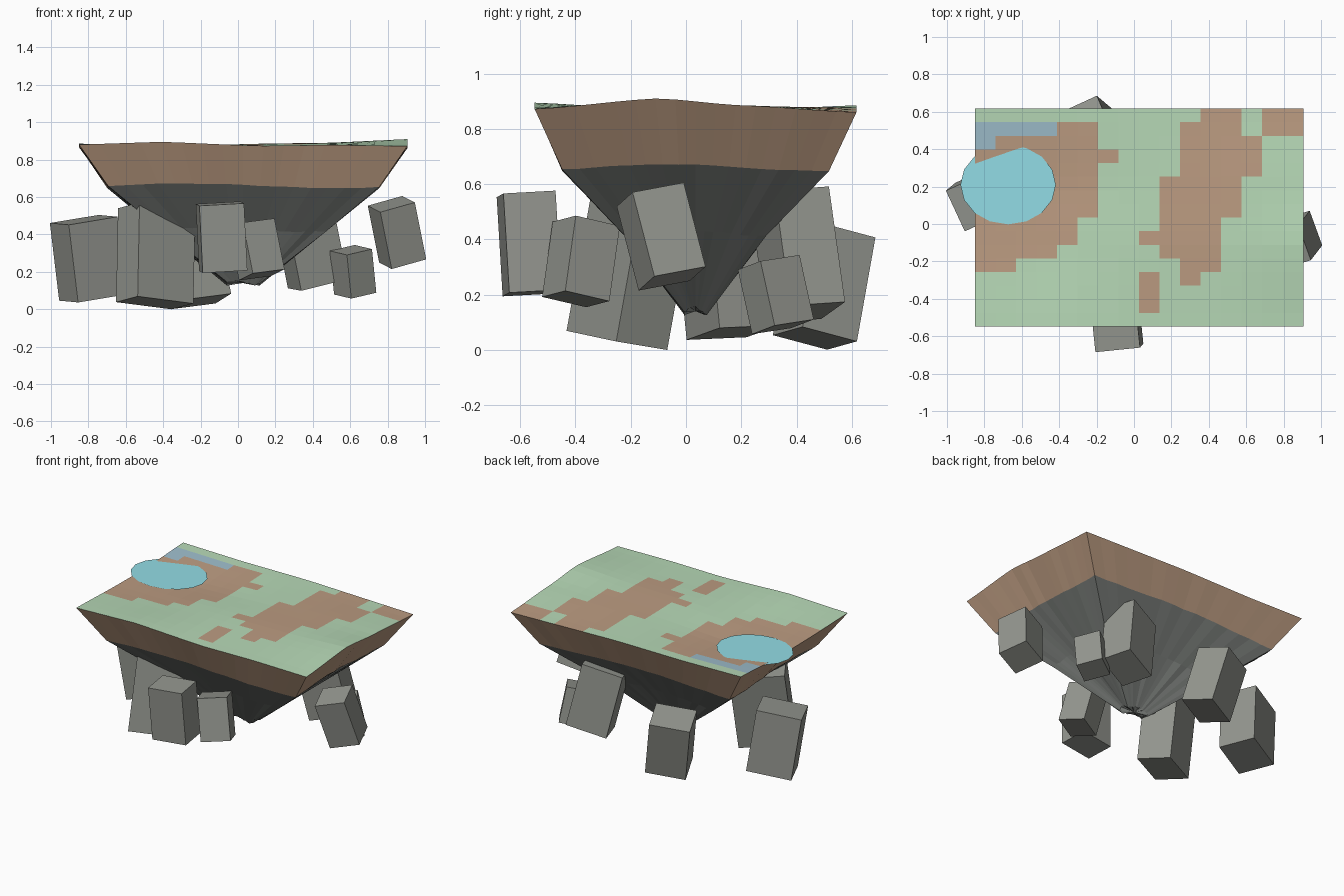
import bpy, bmesh, math, random
from mathutils import Vector, Matrix

if "Cube" in bpy.data.objects:
    bpy.data.objects.remove(bpy.data.objects["Cube"])

random.seed(4)


def mat(name, r, g, b):
    m = bpy.data.materials.new(name)
    m.diffuse_color = (r, g, b, 1)
    m.use_nodes = True
    m.node_tree.nodes["Principled BSDF"].inputs["Base Color"].default_value = m.diffuse_color
    return m


GRASS = mat("grass green", .47, .69, .47)
EARTH = mat("earth brown", .50, .33, .22)
SHALLOW = mat("shallow blue", .34, .51, .60)
WATER = mat("pond water", .29, .72, .79)
CLIFF = mat("cliff grey", .235, .25, .235)
STONE = mat("stone grey", .295, .305, .275)


def finish(name, bm, mats):
    bm.normal_update()
    me = bpy.data.meshes.new(name)
    bm.to_mesh(me)
    bm.free()
    for m in mats:
        me.materials.append(m)
    ob = bpy.data.objects.new(name, me)
    bpy.context.collection.objects.link(ob)
    return ob


# Rolling ground: coarse control heights, smoothly interpolated
X0, X1, Y0, Y1, N = -.85, .905, -.548, .617, 16
CX = (-.85, -.4, .1, .5, .905)
CY = (-.548, -.1, .2, .617)
CZ = ((.880, .895, .873, .878, .872),
      (.868, .868, .885, .890, .910),
      (.865, .855, .880, .885, .885),
      (.885, .877, .880, .870, .860))


def locate(v, knots):
    for i in range(len(knots) - 1):
        if v <= knots[i + 1] + 1e-6:
            t = (v - knots[i]) / (knots[i + 1] - knots[i])
            return i, t
    return len(knots) - 2, 1


def ground(x, y):
    i, s = locate(x, CX)
    j, t = locate(y, CY)
    t = t * t * (3 - 2 * t) * .5 + t * .5
    low = CZ[j][i] * (1 - s) + CZ[j][i + 1] * s
    high = CZ[j + 1][i] * (1 - s) + CZ[j + 1][i + 1] * s
    return low * (1 - t) + high * t


# Ground patches as cell blocks: first row, last row, first column, last column (rows from the back)
EARTH_BLOCKS = [(0, 0, 11, 12), (0, 1, 14, 15), (1, 1, 4, 5), (1, 4, 10, 12), (2, 4, 13, 13),
                (2, 7, 1, 5), (3, 11, 0, 1), (3, 3, 6, 6), (8, 9, 0, 4), (10, 10, 0, 3),
                (5, 7, 9, 12), (8, 10, 9, 11), (9, 9, 8, 8), (11, 11, 10, 11),
                (12, 12, 10, 10), (12, 14, 8, 8)]
WATER_BLOCKS = [(1, 1, 0, 3), (2, 2, 0, 0)]


def inside(row, col, blocks):
    return any(a <= row <= b and c <= col <= d for a, b, c, d in blocks)


# Floating island: top grid, then the rim lofted down to a rough tip
bm = bmesh.new()
grid = [[None] * (N + 1) for _ in range(N + 1)]
for j in range(N + 1):
    for i in range(N + 1):
        x = X0 + (X1 - X0) * i / N
        y = Y0 + (Y1 - Y0) * j / N
        grid[j][i] = bm.verts.new((x, y, ground(x, y)))
for j in range(N):
    for i in range(N):
        f = bm.faces.new((grid[j][i], grid[j][i + 1], grid[j + 1][i + 1], grid[j + 1][i]))
        row = N - 1 - j
        f.material_index = (2 if inside(row, i, WATER_BLOCKS)
                            else 1 if inside(row, i, EARTH_BLOCKS) else 0)

rim = ([grid[0][i] for i in range(N)] + [grid[j][N] for j in range(N)]
       + [grid[N][i] for i in range(N, 0, -1)] + [grid[j][0] for j in range(N, 0, -1)])
cx, cy = (X0 + X1) / 2, (Y0 + Y1) / 2
above = rim
# scale x, scale y, height, jitter, material
for sx, sy, z, jit, m in ((.825, .825, .66, .004, 1), (.50, .44, .425, .006, 3), (.10, .07, .143, .01, 3)):
    ring = []
    for k, v in enumerate(rim):
        r = 1 + random.uniform(-jit, jit) * 1.5
        dz = .012 * math.sin(k * .35) + random.uniform(-jit, jit) * .5
        ring.append(bm.verts.new((cx + (v.co.x - cx) * sx * r, cy + (v.co.y - cy) * sy * r, z + dz)))
    for k in range(len(rim)):
        n = (k + 1) % len(rim)
        f = bm.faces.new((above[n], above[k], ring[k], ring[n]))
        f.material_index = m
    above = ring
tip = bm.verts.new((cx, cy, .14))
for k in range(len(above)):
    f = bm.faces.new((above[(k + 1) % len(above)], above[k], tip))
    f.material_index = 3
finish("floating_island", bm, [GRASS, EARTH, SHALLOW, CLIFF])

# Pond: a thin oval sheet, its back left part dipping under the ground
bm = bmesh.new()
bmesh.ops.create_circle(bm, cap_ends=True, segments=16, radius=1,
                        matrix=Matrix.Translation((-.673, .21, .870)) @ Matrix.Diagonal((.255, .212, 1, 1)))
finish("pond", bm, [WATER])


# Floating rocks: boxes given by centre, size, sideways lean per unit height, and turn
def rock(name, centre, size, lean, turn):
    up = Vector((lean[0], lean[1], 1)).normalized()
    a = math.radians(turn)
    side = Vector((math.cos(a), math.sin(a), 0))
    side = (side - up * side.dot(up)).normalized()
    rot = Matrix((side, up.cross(side), up)).transposed().to_4x4()
    b = bmesh.new()
    bmesh.ops.create_cube(b, size=1, matrix=Matrix.Translation(centre) @ rot @ Matrix.Diagonal((*size, 1)))
    finish(name, b, [STONE])


rock("left_rock", (-.80, .15, .27), (.29, .24, .42), (-.12, -.10), 25)
rock("front_left_rock", (-.44, -.205, .285), (.35, .22, .51), (.02, .18), 32)
rock("front_rock", (-.088, -.568, .385), (.24, .19, .36), (-.05, -.06), 6)
rock("front_right_rock", (.10, -.38, .32), (.19, .18, .28), (-.20, .14), 25)
rock("right_rock", (.85, -.09, .41), (.20, .20, .32), (-.20, -.26), 20)
rock("back_right_small_rock", (.615, .325, .20), (.16, .17, .24), (-.10, -.22), 33)
rock("back_right_rock", (.385, .405, .345), (.27, .21, .43), (-.20, -.14), 20)
rock("back_rock", (-.235, .50, .23), (.26, .22, .39), (-.21, .178), 23)
